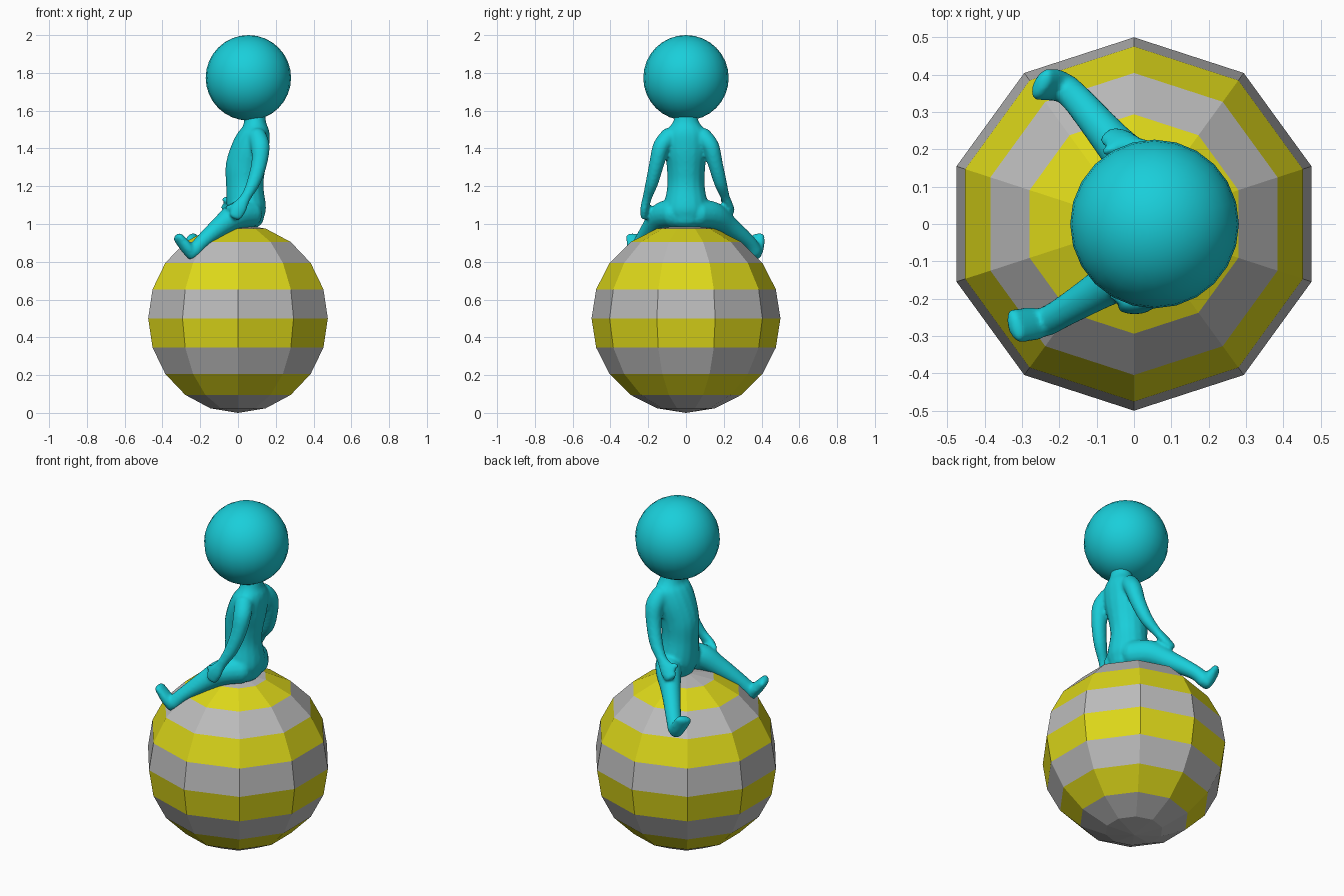
import bpy, bmesh, math
from mathutils import Vector

if "Cube" in bpy.data.objects:
    bpy.data.objects.remove(bpy.data.objects["Cube"])


def material(name, rgb):
    m = bpy.data.materials.new(name)
    m.diffuse_color = (*rgb, 1)
    m.use_nodes = True
    m.node_tree.nodes["Principled BSDF"].inputs["Base Color"].default_value = m.diffuse_color
    return m


def add_object(name, bm, mats):
    bmesh.ops.recalc_face_normals(bm, faces=bm.faces[:])
    me = bpy.data.meshes.new(name)
    bm.to_mesh(me)
    bm.free()
    ob = bpy.data.objects.new(name, me)
    bpy.context.collection.objects.link(ob)
    for m in mats:
        me.materials.append(m)
    return ob


def spline(p, q, r, s, t):
    return [0.5 * (2 * b + (c - a) * t + (2 * a - 5 * b + 4 * c - d) * t * t
                   + (3 * b - a - 3 * c + d) * t ** 3) for a, b, c, d in zip(p, q, r, s)]


def loft(bm, pts, side, sides=16, steps=5):
    """Round-ended tube; each point is x, y, z, radius along side, other radius."""
    n = len(pts)
    rows = []
    for i in range(n - 1):
        quad = (pts[max(i - 1, 0)], pts[i], pts[i + 1], pts[min(i + 2, n - 1)])
        rows += [spline(*quad, k / steps) for k in range(steps)]
    rows.append(list(pts[-1]))
    cen = [Vector(r[:3]) for r in rows]
    last = len(rows) - 1
    stations = []
    for i, r in enumerate(rows):
        tan = (cen[min(i + 1, last)] - cen[max(i - 1, 0)]).normalized()
        ring = (cen[i], tan, r[3], r[4])
        # domed ends
        dome = []
        if i in (0, last):
            depth = min(r[3], r[4]) * 0.7 * (-1 if i == 0 else 1)
            for a in (30, 55, 80):
                c, s = math.cos(math.radians(a)), math.sin(math.radians(a))
                dome.append((cen[i] + tan * depth * s, tan, r[3] * c, r[4] * c))
        stations += dome[::-1] + [ring] if i == 0 else [ring] + dome
    loops = []
    for c, tan, ra, rb in stations:
        u = Vector(side)
        u = (u - tan * u.dot(tan)).normalized()
        v = tan.cross(u)
        loops.append([bm.verts.new(c + u * ra * math.cos(a) + v * rb * math.sin(a))
                      for a in (math.tau * k / sides for k in range(sides))])
    for lo, hi in zip(loops, loops[1:]):
        for k in range(sides):
            j = (k + 1) % sides
            bm.faces.new((lo[k], lo[j], hi[j], hi[k]))
    bm.faces.new(loops[0][::-1])
    bm.faces.new(loops[-1])


teal = material("teal", (0.01, 0.62, 0.70))
yellow = material("yellow", (0.72, 0.68, 0.01))
grey = material("grey", (0.5, 0.5, 0.5))

# striped faceted ball
bm = bmesh.new()
bmesh.ops.create_uvsphere(bm, u_segments=10, v_segments=10, radius=0.5)
for v in bm.verts:
    v.co.z += 0.5
for f in bm.faces:
    z = f.calc_center_median().z
    band = int(math.degrees(math.acos(max(-1, min(1, 1 - 2 * z)))) / 18)
    f.material_index = 1 if band in (2, 4, 6, 8) else 0
add_object("striped_ball", bm, [grey, yellow])

# head
bm = bmesh.new()
bmesh.ops.create_uvsphere(bm, u_segments=24, v_segments=16, radius=0.226)
for v in bm.verts:
    v.co += Vector((0.055, 0, 1.774))
for f in bm.faces:
    f.smooth = True
add_object("head", bm, [teal])

# seated body
bm = bmesh.new()
# torso and neck
loft(bm, [(.05, 0, 1.03, .105, .09), (.045, 0, 1.08, .12, .104),
          (.036, 0, 1.2, .099, .099), (.04, 0, 1.3, .102, .106),
          (.065, 0, 1.4, .115, .1), (.088, 0, 1.48, .112, .082),
          (.09, 0, 1.53, .075, .061), (.088, 0, 1.57, .06, .057),
          (.08, 0, 1.63, .06, .057)], (0, 1, 0))
# arms with mitten hands and thumbs
for arm, thumb in (
    ([(.1, -.085, 1.465, .05, .05), (.118, -.13, 1.41, .05, .046), (.112, -.155, 1.32, .042, .04),
      (.082, -.18, 1.22, .036, .034), (.04, -.205, 1.14, .028, .025),
      (.005, -.218, 1.085, .042, .023), (-.015, -.222, 1.04, .034, .019)],
     [(.02, -.212, 1.105, .018, .018), (-.03, -.2, 1.09, .018, .016), (-.055, -.19, 1.085, .014, .014)]),
    ([(.1, .085, 1.465, .05, .05), (.112, .13, 1.41, .05, .046), (.1, .155, 1.32, .042, .04),
      (.065, .182, 1.22, .036, .034), (.012, .205, 1.15, .028, .025),
      (-.035, .222, 1.105, .042, .023), (-.065, .236, 1.075, .034, .019)],
     [(-.01, .21, 1.12, .018, .018), (-.055, .2, 1.125, .018, .016), (-.075, .195, 1.13, .014, .014)])):
    loft(bm, arm, (1, 0, .3))
    loft(bm, thumb, (0, 0, 1))
# legs and feet
for leg, foot, across in (
    ([(.065, -.06, 1.055, .075, .075), (-.01, -.125, 1.045, .072, .068), (-.09, -.175, .99, .055, .053),
      (-.185, -.233, .91, .04, .042), (-.235, -.262, .855, .04, .04)],
     [(-.24, -.262, .835, .036, .03), (-.272, -.268, .875, .046, .032), (-.318, -.272, .93, .047, .024)],
     (-.4, .9, 0)),
    ([(.065, .06, 1.055, .075, .075), (.01, .145, 1.045, .072, .068), (-.06, .225, .99, .055, .053),
      (-.145, .325, .91, .04, .042), (-.185, .365, .855, .04, .04)],
     [(-.19, .365, .835, .036, .03), (-.212, .372, .875, .046, .032), (-.248, .374, .93, .047, .024)],
     (.6, .8, 0))):
    loft(bm, leg, (0, 0, 1))
    loft(bm, foot, across)
body = add_object("seated_body", bm, [teal])

# fuse the limbs into one smooth skin
fuse = body.modifiers.new("fuse", 'REMESH')
fuse.mode = 'VOXEL'
fuse.voxel_size = 0.009
fuse.use_smooth_shade = True
soft = body.modifiers.new("soften", 'SMOOTH')
soft.factor = 0.5
soft.iterations = 5
